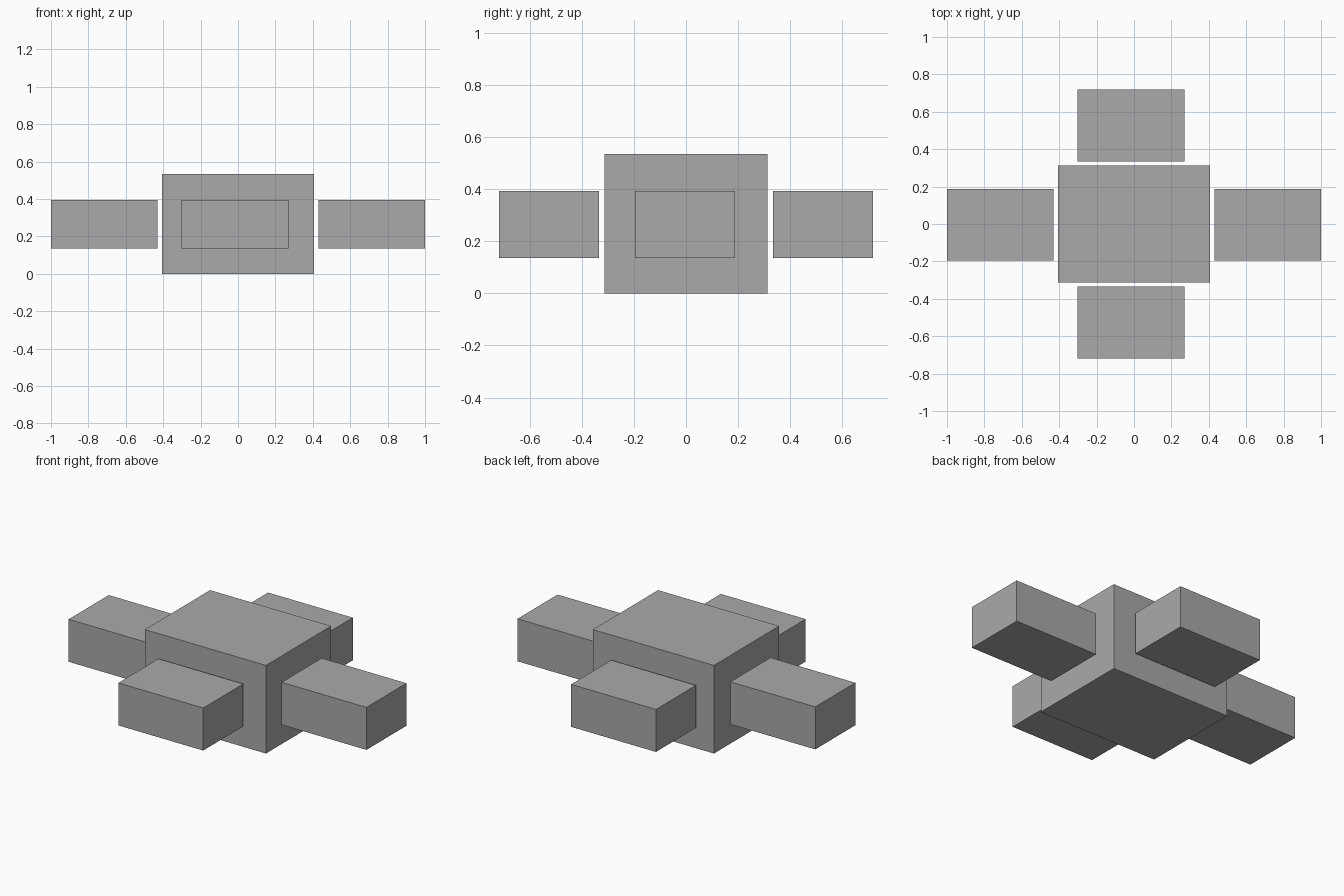
import bpy
import bmesh
from mathutils import Matrix, Vector

default = bpy.data.objects.get("Cube")
if default:
    bpy.data.objects.remove(default, do_unlink=True)

# Single plain grey for every block
grey = bpy.data.materials.new("plain grey")
grey.use_nodes = True
colour = (0.4, 0.4, 0.4, 1)
grey.diffuse_color = colour
grey.node_tree.nodes["Principled BSDF"].inputs["Base Color"].default_value = colour


def block(name, centre, size):
    """Add a flat-shaded box with its origin at its centre."""
    mesh = bpy.data.meshes.new(name)
    bm = bmesh.new()
    bmesh.ops.create_cube(bm, size=1, matrix=Matrix.Diagonal((*size, 1)))
    bm.to_mesh(mesh)
    bm.free()
    mesh.materials.append(grey)
    obj = bpy.data.objects.new(name, mesh)
    obj.location = Vector(centre)
    bpy.context.collection.objects.link(obj)
    return obj


# Large central block
HEIGHT = 0.535
block("central_block", (0, 0, HEIGHT / 2), (0.814, 0.626, HEIGHT))

# Four equal blocks floating around it, one facing each side
SIDE_SIZE = (0.57, 0.384, 0.258)
MID_Z = 0.265
for name, sign in (("left", 1), ("right", -1)):
    block(name + "_block", (sign * 0.715, -0.004, MID_Z), SIDE_SIZE)
for name, sign in (("back", 1), ("front", -1)):
    block(name + "_block", (-0.016, sign * 0.526, MID_Z), SIDE_SIZE)
